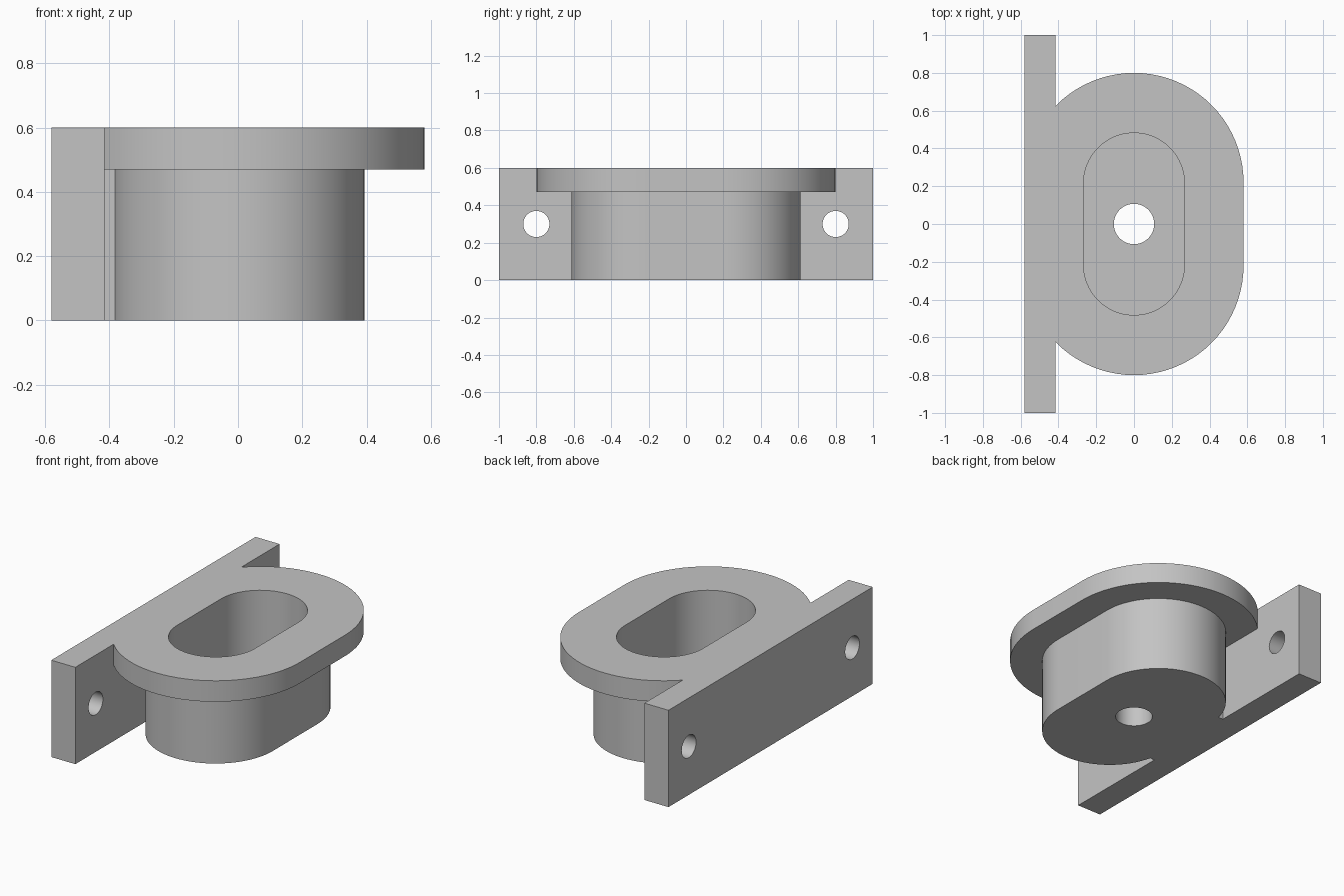
import bpy, bmesh, math
from mathutils import Matrix

cube = bpy.data.objects.get("Cube")
if cube:
    bpy.data.objects.remove(cube, do_unlink=True)

grey = bpy.data.materials.new("light_grey")
grey.use_nodes = True
colour = (0.55, 0.55, 0.55, 1)
grey.diffuse_color = colour
grey.node_tree.nodes["Principled BSDF"].inputs["Base Color"].default_value = colour

HEIGHT = 0.6
OFFSET = 0.22        # half the straight length of the rounded shapes
PLATE_IN = -0.415    # inner face of the mounting plate


def add_object(name, bm):
    bmesh.ops.recalc_face_normals(bm, faces=bm.faces)
    mesh = bpy.data.meshes.new(name)
    bm.to_mesh(mesh)
    bm.free()
    mesh.materials.append(grey)
    obj = bpy.data.objects.new(name, mesh)
    bpy.context.collection.objects.link(obj)
    return obj


def slab(name, radius, offset, z0, z1, steps=40):
    """Upright prism with two straight sides and round ends."""
    bm = bmesh.new()
    ring = []
    for sign in (1, -1):
        for i in range(steps + 1):
            a = math.pi * i / steps
            ring.append(bm.verts.new((sign * radius * math.cos(a),
                                      sign * (offset + radius * math.sin(a)), z0)))
    face = bm.faces.new(ring)
    top = bmesh.ops.extrude_face_region(bm, geom=[face])["geom"]
    bmesh.ops.translate(bm, vec=(0, 0, z1 - z0),
                        verts=[g for g in top if isinstance(g, bmesh.types.BMVert)])
    return add_object(name, bm)


def box(name, x0, x1, half_y, z1):
    bm = bmesh.new()
    m = Matrix.Translation(((x0 + x1) / 2, 0, z1 / 2)) @ Matrix.Diagonal((x1 - x0, 2 * half_y, z1, 1))
    bmesh.ops.create_cube(bm, size=1, matrix=m)
    return add_object(name, bm)


def drill(name, radius, location, axis):
    bm = bmesh.new()
    m = Matrix.Translation(location) @ Matrix.Rotation(math.pi / 2 if axis == "Y" else 0, 4, "Y")
    bmesh.ops.create_cone(bm, cap_ends=True, segments=48, radius1=radius,
                          radius2=radius, depth=0.5, matrix=m)
    return add_object(name, bm)


def combine(target, other, operation):
    """Apply a boolean and discard the second shape."""
    mod = target.modifiers.new(operation.lower(), "BOOLEAN")
    mod.operation = operation
    mod.solver = "EXACT"
    mod.object = other
    bpy.context.view_layer.objects.active = target
    bpy.ops.object.modifier_apply(modifier=mod.name)
    bpy.data.objects.remove(other, do_unlink=True)


# Mounting plate, rim, cup and the short web behind the cup
bracket = box("cup_bracket", -0.58, PLATE_IN, 1, HEIGHT)
for part in (slab("rim", 0.58, OFFSET, 0.47, HEIGHT),
             slab("cup", 0.393, OFFSET, 0, 0.53),
             box("web", PLATE_IN - 0.05, -0.3, 0.31, 0.5)):
    combine(bracket, part, "UNION")

# Pocket, drain hole and the two screw holes
for cutter in (slab("pocket", 0.267, 0.215, 0.13, 0.8),
               drill("drain_hole", 0.107, (0, 0, 0.1), "Z"),
               drill("screw_hole_left", 0.07, (-0.5, 0.8, 0.3), "Y"),
               drill("screw_hole_right", 0.07, (-0.5, -0.8, 0.3), "Y")):
    combine(bracket, cutter, "DIFFERENCE")

bpy.ops.object.select_all(action="DESELECT")
bracket.select_set(True)
bpy.context.view_layer.objects.active = bracket
bpy.ops.object.shade_smooth_by_angle(angle=math.radians(30))
